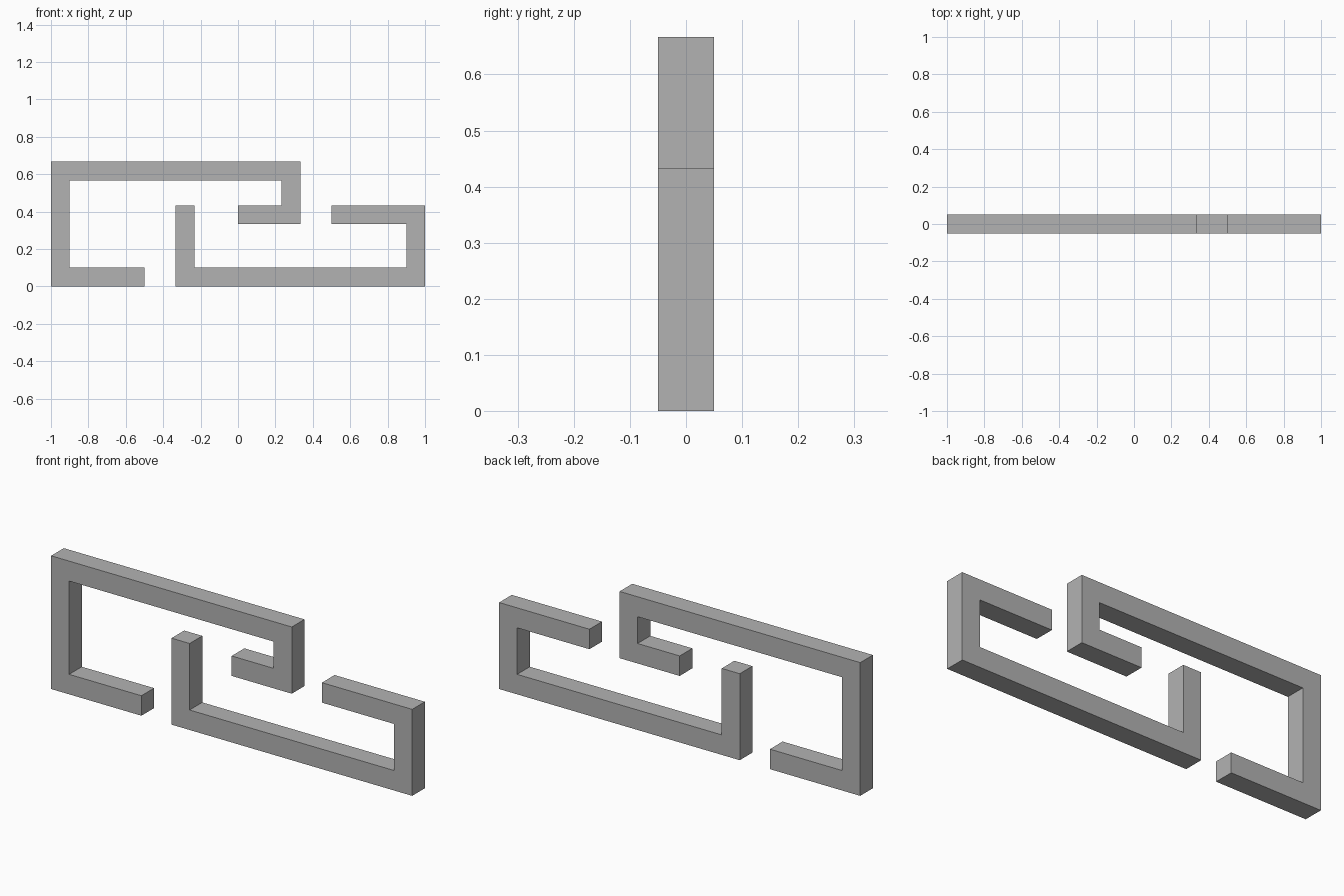
import bpy
import bmesh
from mathutils import Vector

cube = bpy.data.objects.get("Cube")
if cube:
    bpy.data.objects.remove(cube, do_unlink=True)

HALF = 0.05  # half the width and depth of the square bar

# Plain grey finish
grey = bpy.data.materials.new("plain_grey")
grey.use_nodes = True
colour = (0.45, 0.45, 0.45, 1.0)
grey.diffuse_color = colour
grey.node_tree.nodes["Principled BSDF"].inputs["Base Color"].default_value = colour


def bent_bar(name, path):
    """Square bar with mitred corners along a centreline of (x, z) points."""
    pts = [Vector(p) for p in path]
    dirs = [(b - a).normalized() for a, b in zip(pts, pts[1:])]
    normals = [Vector((-d.y, d.x)) for d in dirs]
    left, right = [], []
    for i, p in enumerate(pts):
        if i == 0:
            offset = normals[0]
        elif i == len(pts) - 1:
            offset = normals[-1]
        else:
            offset = normals[i - 1] + normals[i]  # right-angled mitre
        left.append(p + offset * HALF)
        right.append(p - offset * HALF)

    bm = bmesh.new()
    outline = left + right[::-1]
    face = bm.faces.new([bm.verts.new((p.x, -HALF, p.y)) for p in outline])
    ext = bmesh.ops.extrude_face_region(bm, geom=[face], use_keep_orig=True)
    moved = [v for v in ext["geom"] if isinstance(v, bmesh.types.BMVert)]
    bmesh.ops.translate(bm, verts=moved, vec=(0, 2 * HALF, 0))
    bmesh.ops.recalc_face_normals(bm, faces=bm.faces)
    mesh = bpy.data.meshes.new(name)
    bm.to_mesh(mesh)
    bm.free()
    mesh.materials.append(grey)
    obj = bpy.data.objects.new(name, mesh)
    bpy.context.collection.objects.link(obj)
    return obj


# Upper hook: foot, left post, top rail, drop and inward lip
bent_bar("upper_hook_bar", [(-0.5, 0.05), (-0.95, 0.05), (-0.95, 0.617),
                            (0.283, 0.617), (0.283, 0.383), (0.0, 0.383)])

# Lower hook: inner post, bottom rail, right post and inward lip
bent_bar("lower_hook_bar", [(-0.283, 0.433), (-0.283, 0.05), (0.95, 0.05),
                            (0.95, 0.383), (0.5, 0.383)])
